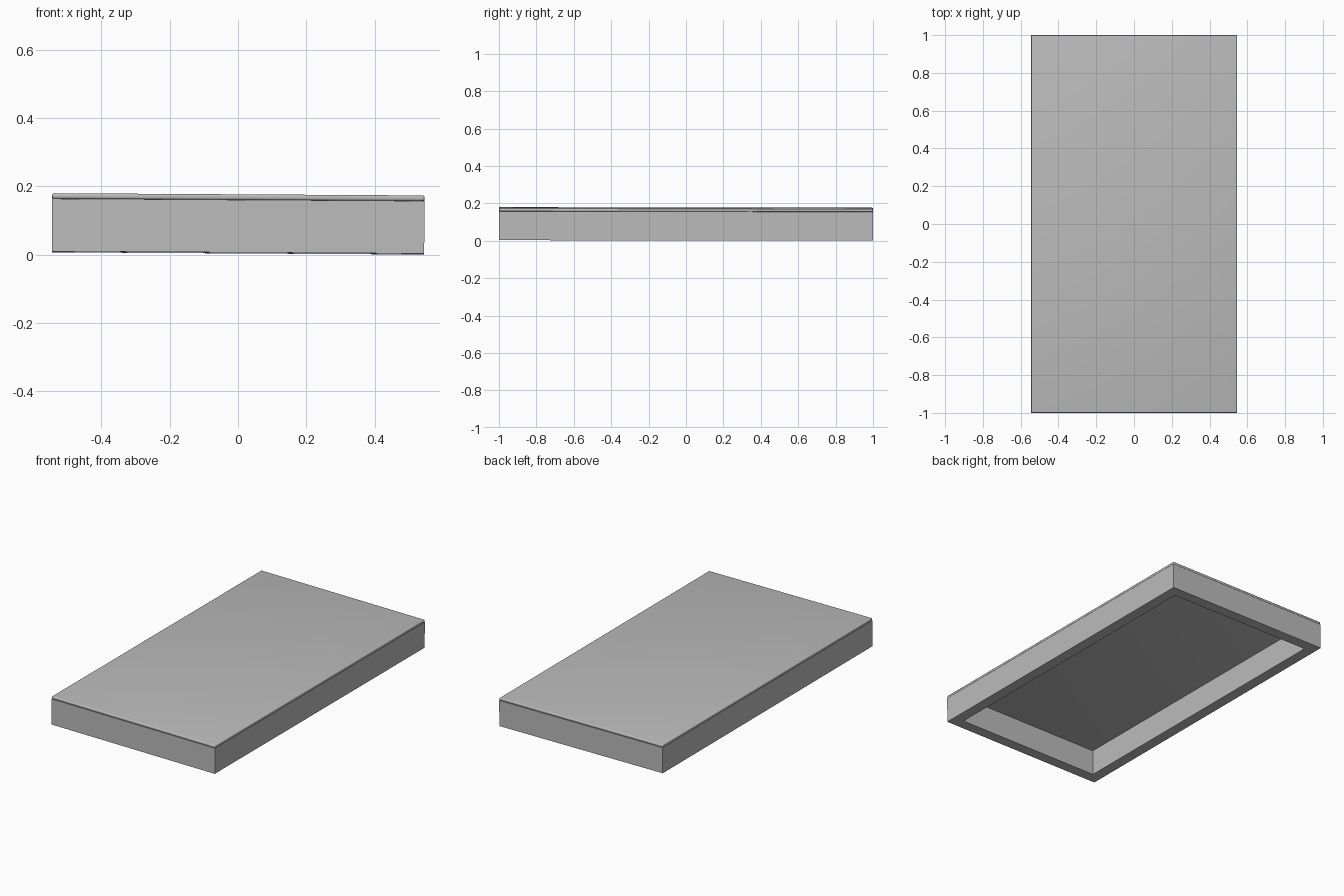
import bpy, bmesh, math
from mathutils import Matrix, Vector

cube = bpy.data.objects.get("Cube")
if cube:
    bpy.data.objects.remove(cube)

HALF_X, HALF_Y = 0.545, 1.0
WALL, HEIGHT, LID = 0.066, 0.154, 0.016
BAND = HEIGHT / 5

grey = bpy.data.materials.new("plain grey")
grey.use_nodes = True
grey.diffuse_color = (0.5, 0.5, 0.5, 1)
grey.node_tree.nodes["Principled BSDF"].inputs["Base Color"].default_value = (0.5, 0.5, 0.5, 1)

# The whole box leans very slightly
TILT = (Matrix.Translation((0, 0, 0.0048))
        @ Matrix.Rotation(0.006, 4, 'Y') @ Matrix.Rotation(-0.0015, 4, 'X'))


def finish(name, bm, placement):
    bmesh.ops.recalc_face_normals(bm, faces=bm.faces)
    mesh = bpy.data.meshes.new(name)
    bm.to_mesh(mesh)
    bm.free()
    obj = bpy.data.objects.new(name, mesh)
    bpy.context.collection.objects.link(obj)
    mesh.materials.append(grey)
    obj.matrix_world = TILT @ placement
    bpy.ops.object.select_all(action='DESELECT')
    obj.select_set(True)
    bpy.context.view_layer.objects.active = obj
    bpy.ops.object.shade_smooth_by_angle(angle=math.radians(35))


def board(name, half, finger_bands, turn):
    """Wall along local x, outer face at y = 0, with fingers in the given bands."""
    inner = half - WALL
    right = []
    for i in range(5):
        u = half if i in finger_bands else inner
        right += [(u, i * BAND), (u, (i + 1) * BAND)]
    outline = right + [(-u, z) for u, z in reversed(right)]
    bm = bmesh.new()
    face = bm.faces.new([bm.verts.new((u, 0, z)) for u, z in outline])
    solid = bmesh.ops.extrude_face_region(bm, geom=[face])
    moved = [v for v in solid["geom"] if isinstance(v, bmesh.types.BMVert)]
    bmesh.ops.translate(bm, verts=moved, vec=(0, WALL, 0))
    # Milled round corners at the bottom of each socket
    corners = []
    for e in bm.edges:
        a, b = e.verts
        across = abs(a.co.y - b.co.y) > WALL / 2
        inside = BAND / 2 < a.co.z < HEIGHT - BAND / 2
        if across and inside and abs(abs(a.co.x) - inner) < 1e-4:
            corners.append(e)
    bmesh.ops.bevel(bm, geom=corners, offset=0.005, segments=3, profile=0.5, affect='EDGES')
    depth = HALF_Y if half == HALF_X else HALF_X
    finish(name, bm, Matrix.Rotation(turn, 4, 'Z') @ Matrix.Translation((0, -depth, 0)))


# Four finger-jointed walls
board("front_wall", HALF_X, (1, 3), 0)
board("back_wall", HALF_X, (1, 3), math.pi)
board("left_wall", HALF_Y, (0, 2, 4), math.pi / 2)
board("right_wall", HALF_Y, (0, 2, 4), -math.pi / 2)

# Thin lid with rounded edges
bm = bmesh.new()
bmesh.ops.create_cube(bm, size=1)
bmesh.ops.scale(bm, verts=bm.verts, vec=Vector((2 * HALF_X, 2 * HALF_Y, LID)))
bmesh.ops.bevel(bm, geom=list(bm.edges), offset=0.006, segments=4, profile=0.5, affect='EDGES')
finish("lid", bm, Matrix.Translation((0, 0, HEIGHT + LID / 2)))
